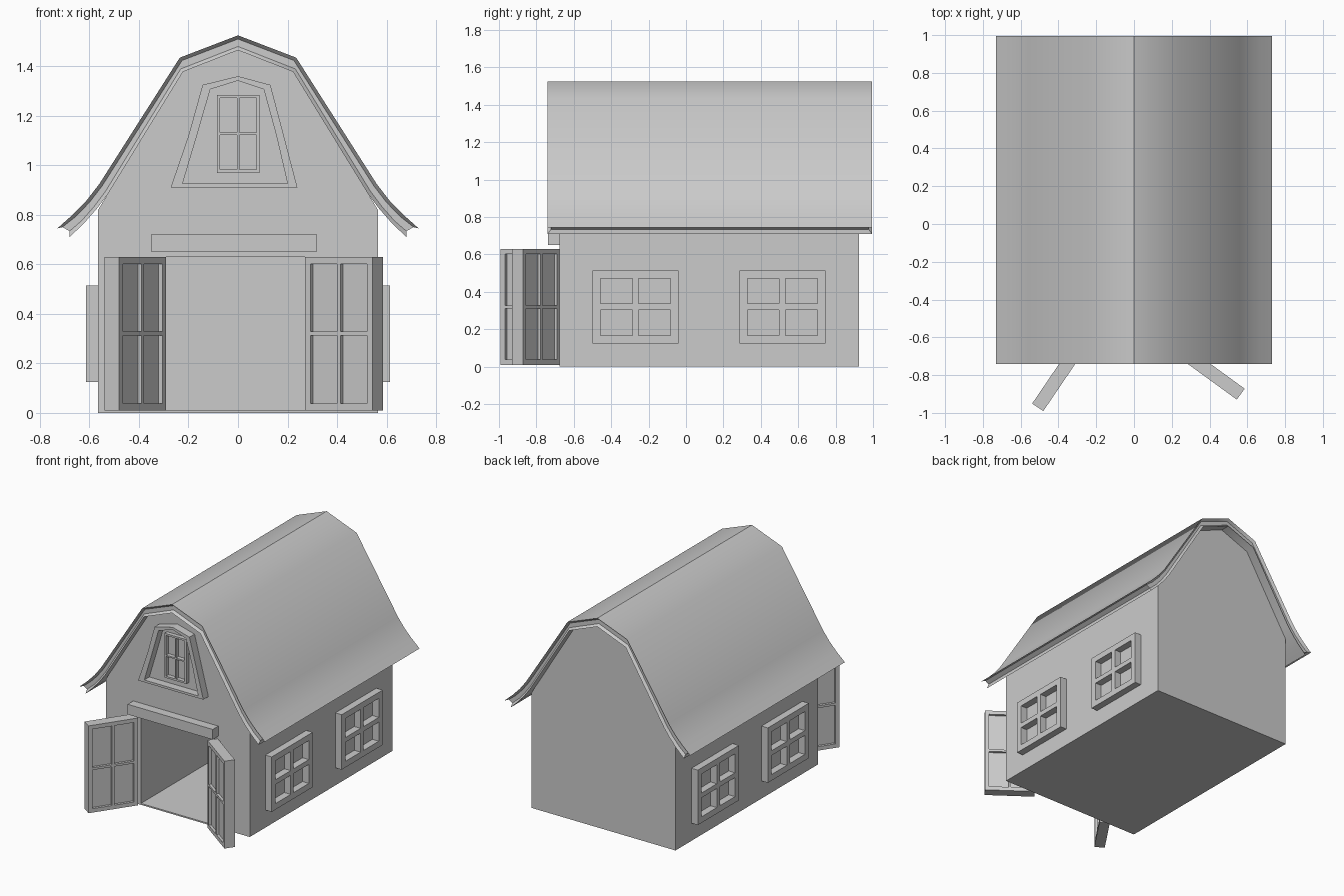
import bpy, bmesh, math
from mathutils import Matrix, Vector

if "Cube" in bpy.data.objects:
    bpy.data.objects.remove(bpy.data.objects["Cube"])


def finish(bm, name):
    bmesh.ops.recalc_face_normals(bm, faces=bm.faces)
    me = bpy.data.meshes.new(name)
    bm.to_mesh(me)
    bm.free()
    ob = bpy.data.objects.new(name, me)
    bpy.context.collection.objects.link(ob)
    return ob


def add_box(bm, lo, hi):
    lo, hi = Vector(lo), Vector(hi)
    m = Matrix.Translation((lo + hi) / 2) @ Matrix.Diagonal((*(hi - lo), 1))
    bmesh.ops.create_cube(bm, size=1, matrix=m)


def box(name, lo, hi):
    bm = bmesh.new()
    add_box(bm, lo, hi)
    return finish(bm, name)


def prism(profile, y0, y1):
    """Extrude an (x, z) outline along y; returns bmesh."""
    bm = bmesh.new()
    f = bm.faces.new([bm.verts.new((x, y0, z)) for x, z in profile])
    ext = bmesh.ops.extrude_face_region(bm, geom=[f])
    verts = [v for v in ext["geom"] if isinstance(v, bmesh.types.BMVert)]
    bmesh.ops.translate(bm, verts=verts, vec=(0, y1 - y0, 0))
    bmesh.ops.recalc_face_normals(bm, faces=bm.faces)
    return bm


def mirrored(half):
    """Close a right-hand half outline that starts on x = 0."""
    return half + [(-x, z) for x, z in reversed(half) if x > 0]


def lattice(name, w, h, t, border, bar, pane, matrix):
    """Four-pane frame: local x width, z height, y depth 0..t; pane = (y0, y1)."""
    bm = bmesh.new()
    for a, b in ((0, border), ((w - bar) / 2, (w + bar) / 2), (w - border, w)):
        add_box(bm, (a, 0, 0), (b, t, h))
    for a, b in ((border, (w - bar) / 2), ((w + bar) / 2, w - border)):
        for c, d in ((0, border), ((h - bar) / 2, (h + bar) / 2), (h - border, h)):
            add_box(bm, (a, 0, c), (b, t, d))
    if pane:
        for a, b in ((border, (w - bar) / 2), ((w + bar) / 2, w - border)):
            add_box(bm, (a, pane[0], border), (b, pane[1], h - border))
    ob = finish(bm, name)
    ob.data.transform(matrix)
    return ob


# Barn body with a deep doorway
body = finish(prism([(-0.565, 0), (0.565, 0), (0.565, 0.82), (0.23, 1.375),
                     (0, 1.468), (-0.23, 1.375), (-0.565, 0.82)],
                    -0.675, 0.925), "barn_body")
cutter = box("doorway_cutter", (-0.29, -0.9, 0.01), (0.27, 0.88, 0.63))
cutter.hide_render = True
mod = body.modifiers.new("doorway", "BOOLEAN")
mod.object, mod.operation, mod.solver = cutter, "DIFFERENCE", "EXACT"
bpy.context.view_layer.objects.active = body
body.select_set(True)
bpy.ops.object.modifier_apply(modifier=mod.name)
bpy.data.objects.remove(cutter)

# Gambrel roof with flared eaves and a groove around its rim
outer = [(0, 1.525), (0.235, 1.435), (0.56, 0.925), (0.61, 0.86), (0.665, 0.803), (0.73, 0.745)]
inner = [(0, 1.465), (0.222, 1.378), (0.525, 0.885), (0.57, 0.825), (0.62, 0.768), (0.68, 0.71)]
path_o = [(-x, z) for x, z in reversed(outer[1:])] + outer
path_i = [(-x, z) for x, z in reversed(inner[1:])] + inner
bm = prism(path_o + path_i[::-1], -0.74, 0.995)
rim = []
for f in bm.faces:
    c = f.calc_center_median()
    if abs(f.normal.y) > 0.9 or (abs(c.x) > 0.69 and c.z < 0.74):
        rim.append(f)
bmesh.ops.inset_region(bm, faces=rim, thickness=0.014, depth=-0.018,
                       use_even_offset=True, use_boundary=True)
roof = finish(bm, "roof")
bpy.ops.object.select_all(action="DESELECT")
roof.select_set(True)
bpy.context.view_layer.objects.active = roof
bpy.ops.object.shade_smooth_by_angle(angle=math.radians(38))

# Beam above the doorway
box("door_beam", (-0.35, -0.738, 0.65), (0.318, -0.67, 0.722))

# Open doors, each placed by its hinge corner and swing direction
for name, hinge, d, side in (("left_door", (-0.29, -0.71), (-0.19, -0.28), -1),
                             ("right_door", (0.27, -0.73), (0.275, -0.2), 1)):
    u = Vector((*d, 0)).normalized()
    n = Vector((-u.y, u.x, 0)) * side
    m = Matrix((u, n, (0, 0, 1))).transposed().to_4x4()
    m.translation = (*hinge, 0.01)
    lattice(name, 0.339, 0.62, 0.071, 0.028, 0.016, (0.018, 0.053), m)

# Side windows
for s, side in ((1, "right"), (-1, "left")):
    for y, place in ((-0.50, "front"), (0.285, "rear")):
        m = Matrix(((0, s, 0), (1, 0, 0), (0, 0, 1))).to_4x4()
        m.translation = (s * 0.565, y, 0.125)
        lattice(f"{side}_{place}_window", 0.46, 0.39, 0.05, 0.043, 0.034, None, m)

# Loft window surround: ring between two outlines
ring_o = [(0, 1.36), (0.131, 1.325), (0.185, 1.12), (0.24, 0.91),
          (-0.272, 0.91), (-0.2, 1.12), (-0.143, 1.325)]
ring_i = [(0, 1.342), (0.104, 1.307), (0.155, 1.12), (0.2, 0.926),
          (-0.224, 0.926), (-0.166, 1.12), (-0.112, 1.307)]
bm = bmesh.new()
loops = [[bm.verts.new((x, y, z)) for x, z in p]
         for p, y in ((ring_o, -0.674), (ring_o, -0.732), (ring_i, -0.732), (ring_i, -0.674))]
for k in range(4):
    a, b = loops[k], loops[(k + 1) % 4]
    for i in range(7):
        j = (i + 1) % 7
        bm.faces.new((a[i], a[j], b[j], b[i]))
finish(bm, "loft_surround")

# Loft window
lattice("loft_window", 0.172, 0.315, 0.03, 0.013, 0.01, None,
        Matrix.Translation((-0.085, -0.704, 0.97)))
